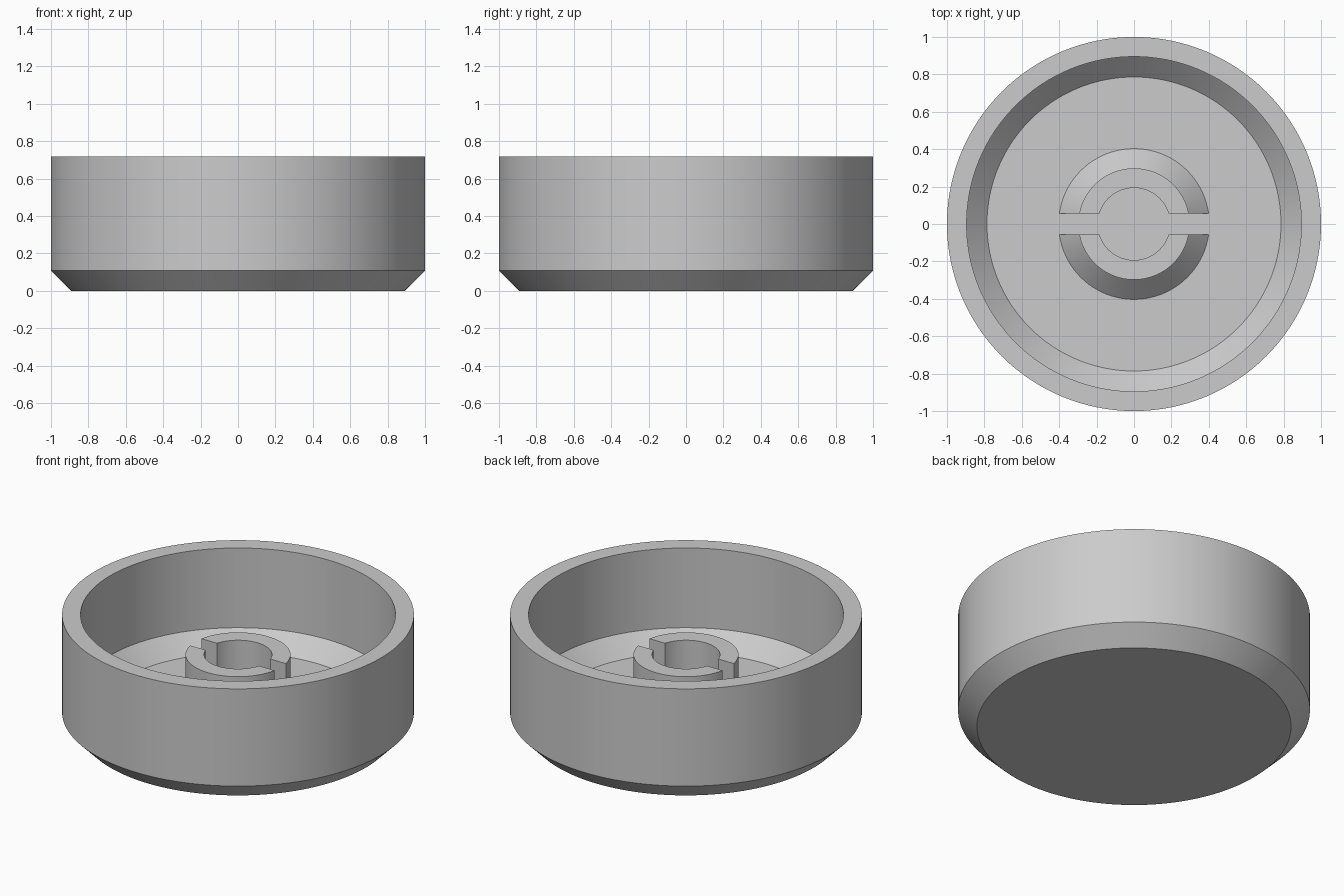
import bpy
import bmesh
import math

SEGMENTS = 128
FLOOR = 0.11      # height of the inner floor
SLOT = 0.056      # half width of the slot through the post

cube = bpy.data.objects.get("Cube")
if cube:
    bpy.data.objects.remove(cube, do_unlink=True)

grey = bpy.data.materials.new("plain_grey")
grey.use_nodes = True
grey.diffuse_color = (0.6, 0.6, 0.6, 1)
grey.node_tree.nodes["Principled BSDF"].inputs["Base Color"].default_value = (0.6, 0.6, 0.6, 1)


def lathe(profile, closed):
    """Turn an (r, z) profile around the z axis."""
    bm = bmesh.new()
    verts = [bm.verts.new((r, 0, z)) for r, z in profile]
    pairs = list(zip(verts, verts[1:]))
    if closed:
        pairs.append((verts[-1], verts[0]))
    edges = [bm.edges.new(p) for p in pairs]
    bmesh.ops.spin(bm, geom=verts + edges, cent=(0, 0, 0), axis=(0, 0, 1),
                   angle=math.tau, steps=SEGMENTS)
    bmesh.ops.remove_doubles(bm, verts=bm.verts[:], dist=1e-4)
    return bm


def finish(bm, name):
    bmesh.ops.recalc_face_normals(bm, faces=bm.faces[:])
    mesh = bpy.data.meshes.new(name)
    bm.to_mesh(mesh)
    bm.free()
    mesh.materials.append(grey)
    obj = bpy.data.objects.new(name, mesh)
    bpy.context.collection.objects.link(obj)
    bpy.ops.object.select_all(action="DESELECT")
    obj.select_set(True)
    bpy.context.view_layer.objects.active = obj
    bpy.ops.object.shade_smooth_by_angle(angle=math.radians(30))
    return obj


# Cup: chamfered base, straight wall, flat rim, sloped inner corner
finish(lathe([(0, 0), (0.893, 0), (1, 0.108), (1, 0.718), (0.895, 0.718),
              (0.895, 0.218), (0.786, FLOOR), (0, FLOOR)], False), "cup_body")

# Post: ring with a flared foot, one half cut at the slot
post = lathe([(0.193, FLOOR - 0.01), (0.403, FLOOR - 0.01), (0.403, FLOOR),
              (0.298, FLOOR + 0.105), (0.298, 0.467), (0.193, 0.467)], True)
bmesh.ops.bisect_plane(post, geom=post.verts[:] + post.edges[:] + post.faces[:],
                       plane_co=(0, SLOT, 0), plane_no=(0, 1, 0), clear_inner=True)
bmesh.ops.holes_fill(post, edges=[e for e in post.edges if e.is_boundary])

# Mirror the half across the slot
half = post.verts[:] + post.edges[:] + post.faces[:]
copy = bmesh.ops.duplicate(post, geom=half)["geom"]
for v in copy:
    if isinstance(v, bmesh.types.BMVert):
        v.co.y = -v.co.y
finish(post, "slotted_post")
